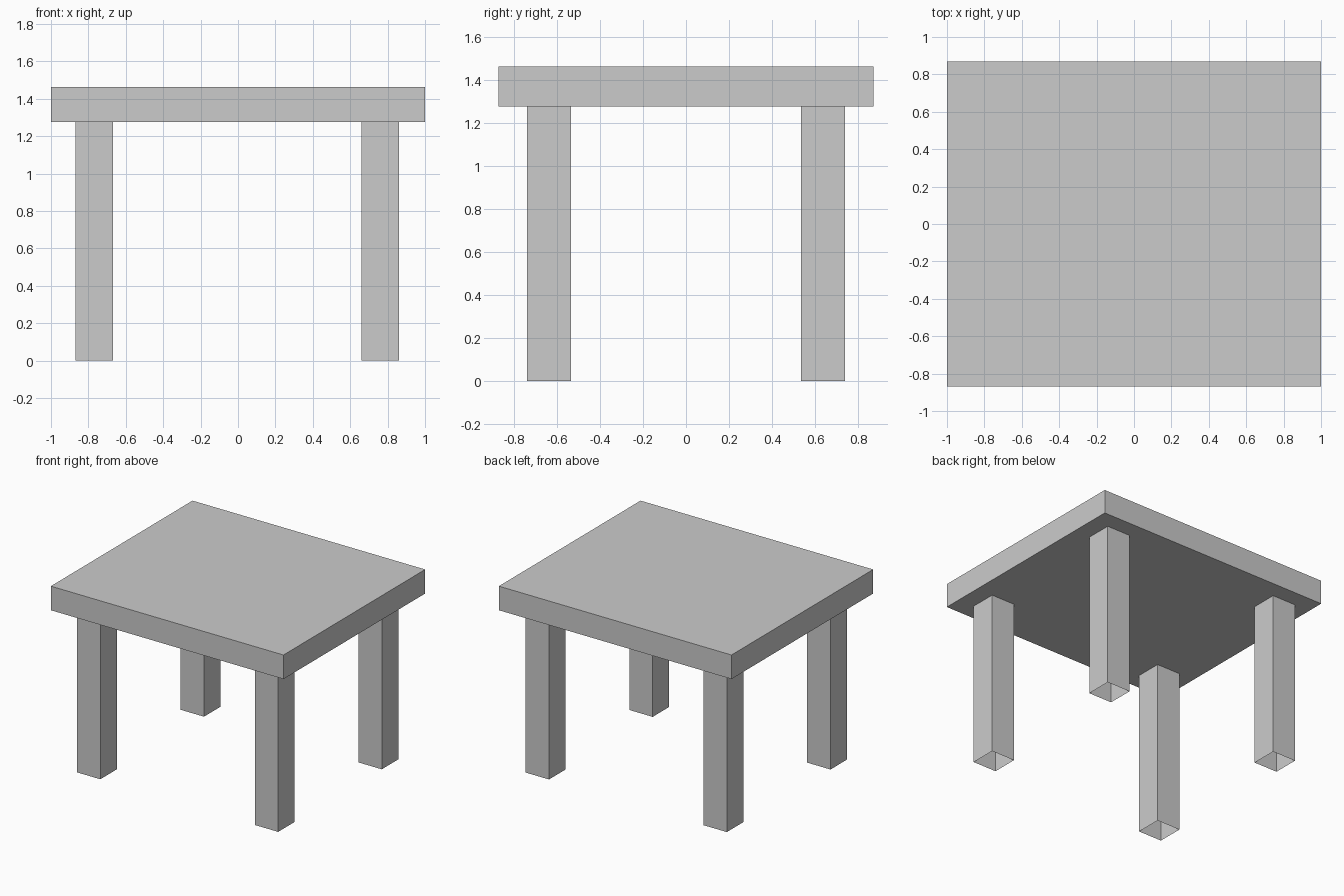
import bpy, bmesh
from mathutils import Matrix, Vector

if "Cube" in bpy.data.objects:
    bpy.data.objects.remove(bpy.data.objects["Cube"])


def box(name, lo, hi, open_ends=False):
    """Axis-aligned box between two corners, optionally a tube open at top and bottom."""
    lo, hi = Vector(lo), Vector(hi)
    bm = bmesh.new()
    bmesh.ops.create_cube(bm, size=1, matrix=Matrix.Translation((lo + hi) / 2)
                          @ Matrix.Diagonal((*(hi - lo), 1)))
    if open_ends:
        ends = [f for f in bm.faces if abs(f.normal.z) > 0.5]
        bmesh.ops.delete(bm, geom=ends, context='FACES_ONLY')
    mesh = bpy.data.meshes.new(name)
    bm.to_mesh(mesh)
    bm.free()
    obj = bpy.data.objects.new(name, mesh)
    bpy.context.collection.objects.link(obj)
    return obj


TOP, UNDER = 1.462, 1.275

# Table top slab
box("table_top", (-1, -0.87, UNDER), (1, 0.87, TOP))

# Four hollow square legs, open at the floor
for side, x0, x1 in (("left", -0.868, -0.667), ("right", 0.661, 0.862)):
    for end, y0, y1 in (("front", -0.738, -0.535), ("back", 0.535, 0.738)):
        box(f"{end}_{side}_leg", (x0, y0, 0), (x1, y1, UNDER), open_ends=True)
